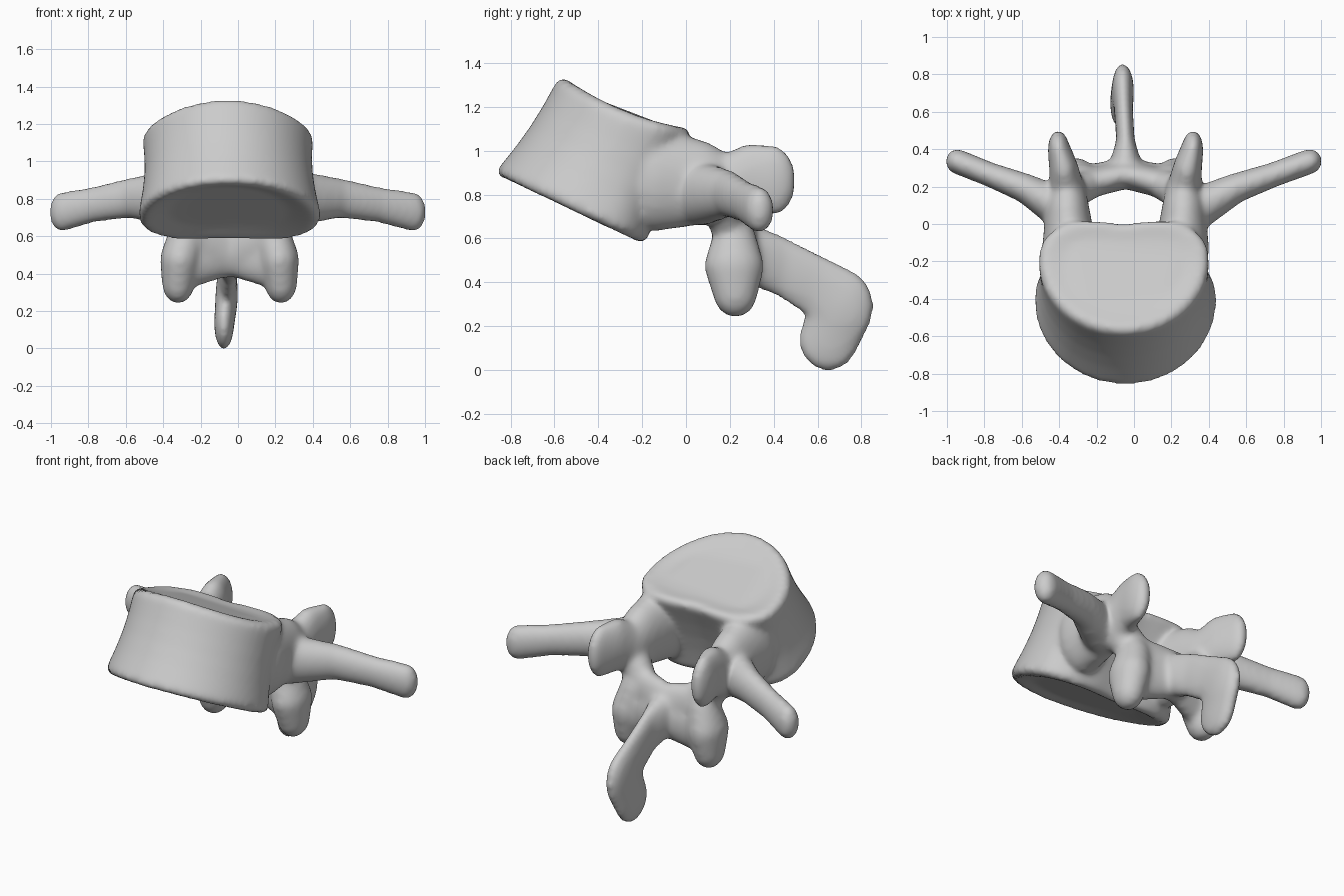
import bpy, bmesh
from math import sin, cos, pi, exp, copysign
from mathutils import Matrix, Vector

if "Cube" in bpy.data.objects:
    bpy.data.objects.remove(bpy.data.objects["Cube"])

MID = -0.045  # the bone sits slightly off centre
bm = bmesh.new()


def ellipsoid_points(blob):
    x, y, z, rx, ry, rz = blob
    tmp = bmesh.new()
    bmesh.ops.create_icosphere(tmp, subdivisions=3, radius=1)
    pts = [Vector((x + v.co.x * rx, y + v.co.y * ry, z + v.co.z * rz)) for v in tmp.verts]
    tmp.free()
    return pts


def chain(blobs, side=1, reach=1):
    """Skin a row of ellipsoids with convex hulls, one per neighbouring pair."""
    for a, b in zip(blobs, blobs[1:]):
        part = bmesh.new()
        for p in ellipsoid_points(a) + ellipsoid_points(b):
            part.verts.new((MID + side * reach * p.x, p.y, p.z))
        hull = bmesh.ops.convex_hull(part, input=part.verts)
        junk = {e for e in hull["geom_interior"] + hull["geom_unused"] if isinstance(e, bmesh.types.BMVert)}
        bmesh.ops.delete(part, geom=list(junk), context='VERTS')
        bmesh.ops.recalc_face_normals(part, faces=part.faces)
        mesh = bpy.data.meshes.new("hull")
        part.to_mesh(mesh)
        part.free()
        bm.from_mesh(mesh)
        bpy.data.meshes.remove(mesh)


# Vertebral body: tilted kidney-shaped rings lofted from lower to upper endplate
def body_ring(t, inset=0.0, lift=0.0):
    front = Vector((0, -0.868, 0.89)).lerp(Vector((0, -0.572, 1.332)), t)
    back = Vector((0, -0.165, 0.56)).lerp(Vector((0, 0.045, 1.09)), t)
    waist = sin(pi * t)
    half_w = (0.485 - 0.035 * t - 0.025 * waist) * (1 - inset)
    axis = (back - front) / 2
    centre = (front + back) / 2 + Vector((MID - 0.01 * t, 0, lift))
    ring = []
    n = 64
    for i in range(n):
        a = 2 * pi * i / n
        c, s = cos(a), sin(a)
        if s > 0:   # flattened, notched rear wall
            x = copysign(abs(c) ** 0.75, c)
            v = 0.25 + 0.75 * s ** 0.75 - 0.12 * s * exp(-(x / 0.4) ** 2)
        else:       # rounded front
            x, v = c, 0.25 + 1.25 * s
        v *= (1 - inset) * (1 - 0.05 * waist)
        sag = 0.045 * t * t * (1 - v * v)  # upper rim dips at the sides
        ring.append(bm.verts.new(centre + axis * v + Vector((x * half_w, 0, -sag))))
    return ring


rings = [body_ring(0, 0.35, 0.035), body_ring(0, 0.06)]
rings += [body_ring(t) for t in (0.04, 0.12, 0.3, 0.5, 0.7, 0.88, 0.96)]
rings += [body_ring(1, 0.06), body_ring(1, 0.3, -0.01)]
body_faces = [bm.faces.new(rings[0]), bm.faces.new(rings[-1])]
for lo, hi in zip(rings, rings[1:]):
    for i in range(len(lo)):
        j = (i + 1) % len(lo)
        body_faces.append(bm.faces.new((lo[i], lo[j], hi[j], hi[i])))
bmesh.ops.recalc_face_normals(bm, faces=body_faces)

# Paired processes
for side, reach in ((-1, 0.97), (1, 1.06)):
    # pedicle, flaring out of the rear corner of the body
    chain([(0.30, -0.14, 0.865, .14, .13, .23),
           (0.31, 0.07, 0.85, .11, .12, .185),
           (0.31, 0.18, 0.82, .09, .09, .15)], side)
    # transverse process
    chain([(0.34, 0.07, 0.80, .10, .11, .14),
           (0.55, 0.19, 0.80, .07, .072, .10),
           (0.75, 0.265, 0.765, .06, .058, .088),
           (0.93, 0.335, 0.725, .055, .06, .10)], side, reach)
    # superior articular process
    chain([(0.31, 0.16, 0.82, .09, .09, .14),
           (0.33, 0.29, 0.87, .07, .09, .155),
           (0.36, 0.397, 0.86, .048, .10, .155)], side)
    # lamina
    chain([(0.29, 0.17, 0.75, .08, .09, .11),
           (0.18, 0.22, 0.60, .08, .07, .13),
           (0.0, 0.265, 0.54, .05, .07, .16)], side)
    # inferior articular process, webbed to the lamina
    chain([(0.23, 0.22, 0.60, .09, .09, .10),
           (0.265, 0.22, 0.47, .10, .13, .11),
           (0.275, 0.225, 0.35, .08, .095, .11)], side)
    chain([(0.23, 0.225, 0.46, .08, .08, .14),
           (0.03, 0.275, 0.51, .05, .065, .13)], side)

# Spinous process
chain([(0.0, 0.28, 0.53, .09, .06, .13),
       (0.0, 0.43, 0.47, .042, .07, .135),
       (-0.01, 0.60, 0.375, .042, .10, .14),
       (-0.015, 0.71, 0.285, .052, .142, .17),
       (-0.03, 0.65, 0.13, .045, .132, .135)])

mesh = bpy.data.meshes.new("vertebra")
bm.to_mesh(mesh)
bm.free()
bone = bpy.data.objects.new("vertebra", mesh)
bpy.context.collection.objects.link(bone)

# Fuse all parts and blend the joints
fuse = bone.modifiers.new("fuse", 'REMESH')
fuse.mode = 'VOXEL'
fuse.voxel_size = 0.016
blend = bone.modifiers.new("blend", 'SMOOTH')
blend.factor = 0.5
blend.iterations = 18
swell = bone.modifiers.new("swell", 'DISPLACE')
swell.strength = 0.008
swell.mid_level = 0

for o in bpy.context.selected_objects:
    o.select_set(False)
bone.select_set(True)
bpy.context.view_layer.objects.active = bone
bpy.ops.object.convert(target='MESH')
bpy.ops.object.shade_smooth_by_angle(angle=0.9)

# Stand the bone on the ground
floor = min(v.co.z for v in bone.data.vertices)
bone.data.transform(Matrix.Translation((0, 0, -floor)))

# Bone colour
mat = bpy.data.materials.new("pale grey bone")
mat.use_nodes = True
grey = (0.6, 0.6, 0.6, 1)
mat.diffuse_color = grey
mat.node_tree.nodes["Principled BSDF"].inputs["Base Color"].default_value = grey
bone.data.materials.append(mat)
